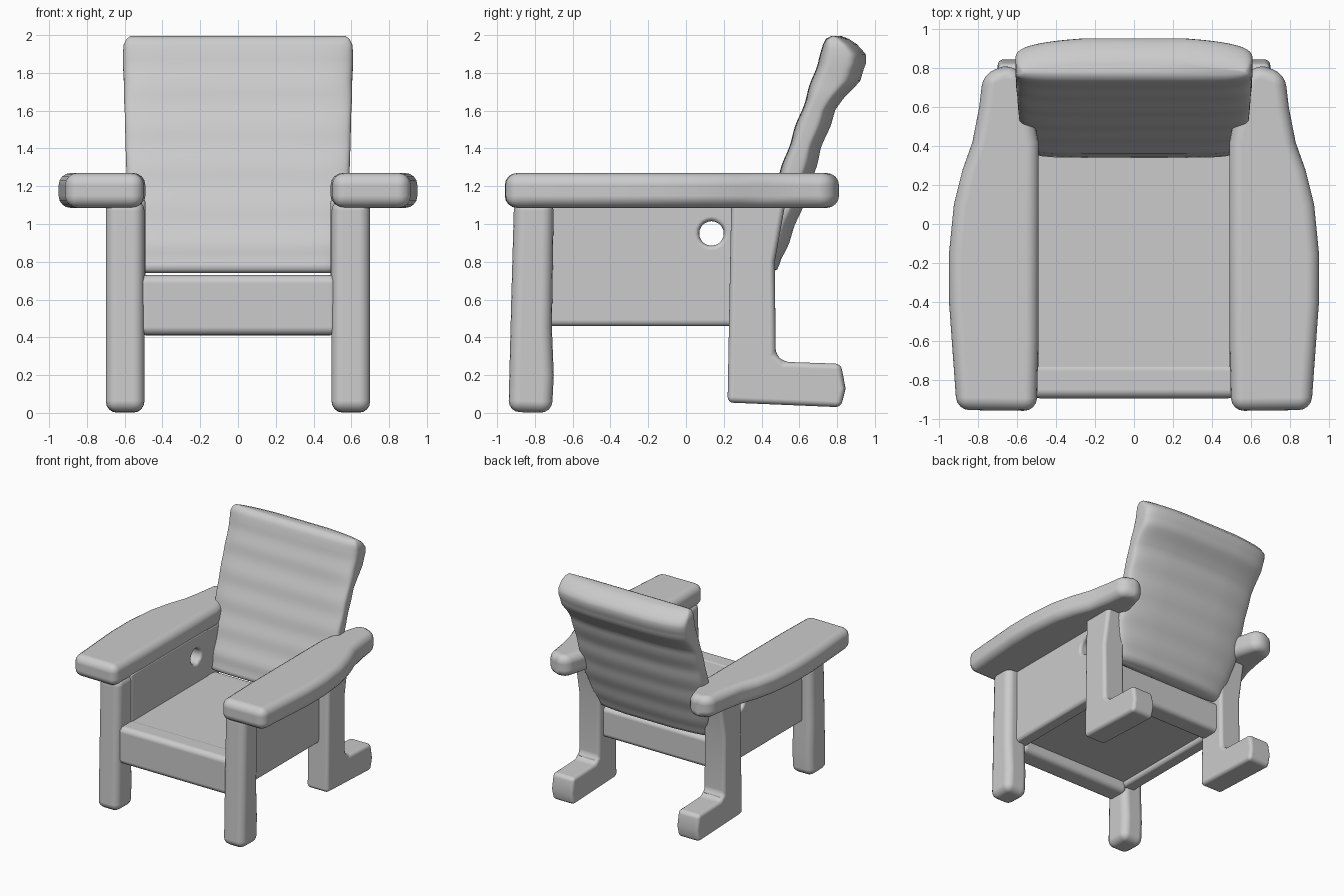
import bpy, bmesh, math

if "Cube" in bpy.data.objects:
    bpy.data.objects.remove(bpy.data.objects["Cube"])


def new_object(name, bm):
    bmesh.ops.recalc_face_normals(bm, faces=bm.faces)
    mesh = bpy.data.meshes.new(name)
    bm.to_mesh(mesh)
    bm.free()
    for p in mesh.polygons:
        p.use_smooth = True
    ob = bpy.data.objects.new(name, mesh)
    bpy.context.collection.objects.link(ob)
    return ob


def prism(name, outline, lo, hi, axis="x", bevel=0.04, mirror=False, cutter=None):
    """Extrude an outline along an axis: (y, z) pairs for x, (x, y) pairs for z."""
    bm = bmesh.new()
    place = (lambda p, h: (h, *p)) if axis == "x" else (lambda p, h: (*p, h))
    base = [bm.verts.new(place(p, lo)) for p in outline]
    top = [bm.verts.new(place(p, hi)) for p in outline]
    bm.faces.new(base)
    bm.faces.new(top)
    n = len(outline)
    for i in range(n):
        j = (i + 1) % n
        bm.faces.new((base[i], base[j], top[j], top[i]))
    ob = new_object(name, bm)
    if mirror:
        ob.modifiers.new("Mirror", "MIRROR").use_mirror_merge = False
    if cutter:
        cut = ob.modifiers.new("Hole", "BOOLEAN")
        cut.object = cutter
        cut.solver = "EXACT"
    bev = ob.modifiers.new("Bevel", "BEVEL")
    bev.width = bevel
    bev.segments = 4
    bev.limit_method = "ANGLE"
    bev.angle_limit = math.radians(30)
    bev.harden_normals = True
    return ob


def rect(y0, y1, z0, z1):
    return [(y0, z0), (y1, z0), (y1, z1), (y0, z1)]


# Front legs, slightly leaning
prism("front_legs", [(-0.94, 0.005), (-0.71, 0.0), (-0.70, 0.2), (-0.71, 0.45), (-0.70, 1.13),
                     (-0.91, 1.13), (-0.925, 0.6)], 0.495, 0.70, bevel=0.06, mirror=True)

# Rear legs with a backward foot
prism("rear_legs", [(0.22, 0.055), (0.82, 0.03), (0.845, 0.13), (0.82, 0.26), (0.52, 0.27),
                    (0.475, 0.31), (0.47, 0.80), (0.53, 1.13),
                    (0.24, 1.13), (0.23, 0.6)], 0.495, 0.70, bevel=0.05, mirror=True)

# Side panels with a round hole near the back
bm = bmesh.new()
bmesh.ops.create_cone(bm, cap_ends=True, segments=20, radius1=0.065, radius2=0.065, depth=2)
cutter = new_object("hole_cutter", bm)
cutter.rotation_euler = (0, math.pi / 2, 0)
cutter.location = (0, 0.135, 0.95)
cutter.hide_render = True
cutter.display_type = "WIRE"
prism("side_panels", rect(-0.75, 0.30, 0.46, 1.13), 0.49, 0.61, bevel=0.025,
      mirror=True, cutter=cutter)

# Arms: wide at the front, tapering to the rear
prism("arms", [(0.50, -0.96), (0.91, -0.955), (0.95, -0.40), (0.95, -0.15), (0.925, 0.10),
               (0.88, 0.28), (0.83, 0.42), (0.795, 0.60), (0.775, 0.77), (0.67, 0.81),
               (0.58, 0.80), (0.53, 0.62), (0.49, 0.42), (0.49, -0.60)],
      1.085, 1.27, axis="z", bevel=0.065, mirror=True)

# Seat and its front and rear rails
prism("front_rail", rect(-0.895, -0.71, 0.41, 0.73), -0.53, 0.53, bevel=0.045)
prism("seat", rect(-0.78, 0.38, 0.50, 0.725), -0.52, 0.52, bevel=0.02)
prism("rear_rail", rect(0.24, 0.42, 0.46, 0.722), -0.53, 0.53, bevel=0.04)

# Leaning backrest lofted from rounded sections: z, front y, rear y, half width
rows = [(0.74, 0.37, 0.45, 0.49), (0.76, 0.34, 0.49, 0.52), (0.90, 0.37, 0.55, 0.56),
        (1.05, 0.425, 0.61, 0.59), (1.25, 0.49, 0.68, 0.59),
        (1.40, 0.54, 0.725, 0.595), (1.60, 0.61, 0.80, 0.60), (1.68, 0.64, 0.855, 0.605),
        (1.76, 0.665, 0.93, 0.605), (1.85, 0.695, 0.965, 0.61), (1.90, 0.71, 0.96, 0.61),
        (1.95, 0.725, 0.915, 0.605), (1.98, 0.74, 0.87, 0.59), (1.995, 0.77, 0.83, 0.57)]
sections = []
for a, b in zip(rows, rows[1:]):
    steps = max(1, round((b[0] - a[0]) / 0.03))
    for s in range(steps):
        sections.append([p + (q - p) * s / steps for p, q in zip(a, b)])
sections.append(rows[-1])

bm = bmesh.new()
rings, N = [], 64
for z, yf, yr, hw in sections:
    ring = []
    wave = 0.004 * math.sin(z * 30) if 0.8 < z < 1.9 else 0.0
    for i in range(N):
        t = 2 * math.pi * (i + 0.5) / N
        c, s = math.cos(t), math.sin(t)
        x = hw * math.copysign(abs(c) ** 0.28, c)
        v = math.copysign(abs(s) ** 0.4, s)
        y = (yf + yr) / 2 + v * ((yr - yf) / 2 + wave)
        y -= 0.045 * (1 + v) / 2 * (x / 0.6) ** 2     # bowed rear face
        ring.append(bm.verts.new((x, y, z)))
    rings.append(ring)
for r0, r1 in zip(rings, rings[1:]):
    for i in range(N):
        j = (i + 1) % N
        bm.faces.new((r0[i], r0[j], r1[j], r1[i]))
bm.faces.new(rings[0])
bm.faces.new(rings[-1])
new_object("backrest", bm)
